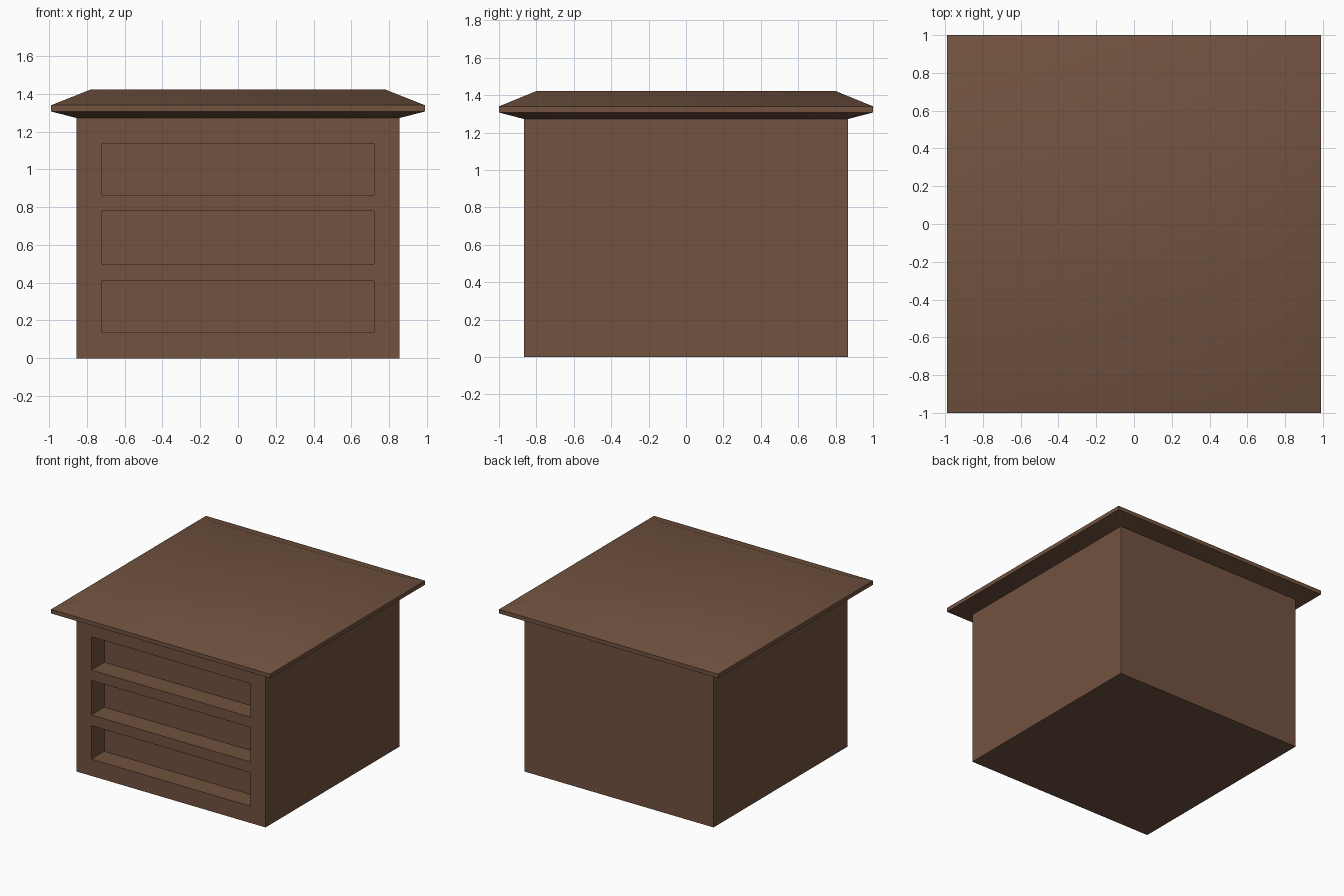
import bpy, bmesh, math

if "Cube" in bpy.data.objects:
    bpy.data.objects.remove(bpy.data.objects["Cube"])

wood = bpy.data.materials.new("brown_wood")
wood.diffuse_color = (0.165, 0.085, 0.050, 1)
wood.use_nodes = True
wood.node_tree.nodes["Principled BSDF"].inputs["Base Color"].default_value = wood.diffuse_color


def finish(bm, name):
    bmesh.ops.recalc_face_normals(bm, faces=bm.faces)
    me = bpy.data.meshes.new(name)
    bm.to_mesh(me)
    bm.free()
    me.materials.append(wood)
    ob = bpy.data.objects.new(name, me)
    bpy.context.collection.objects.link(ob)
    return ob


BX, BY, BH = 0.855, 0.865, 1.272
DX, DEPTH = 0.72, 0.168
SHELVES = [(0.137, 0.41), (0.498, 0.78), (0.865, 1.137)]

# cabinet body: box cut into a grid, with three front recesses pushed in
bm = bmesh.new()
bmesh.ops.create_cube(bm, size=1)
for v in bm.verts:
    v.co = (v.co.x * 2 * BX, v.co.y * 2 * BY, (v.co.z + 0.5) * BH)
cuts = [((x, 0, 0), (1, 0, 0)) for x in (-DX, DX)]
cuts += [((0, 0, z), (0, 0, 1)) for pair in SHELVES for z in pair]
for co, no in cuts:
    bmesh.ops.bisect_plane(bm, geom=bm.verts[:] + bm.edges[:] + bm.faces[:],
                           plane_co=co, plane_no=no)
bm.normal_update()
holes = []
for f in bm.faces:
    c = f.calc_center_median()
    if f.normal.y < -0.9 and abs(c.x) < DX and any(a < c.z < b for a, b in SHELVES):
        holes.append(f)
for f in bmesh.ops.extrude_discrete_faces(bm, faces=holes)["faces"]:
    for v in f.verts:
        v.co.y += DEPTH
# the top is covered by the cap
bmesh.ops.delete(bm, geom=[f for f in bm.faces if f.calc_center_median().z > BH - 0.001],
                 context='FACES_ONLY')
finish(bm, "cabinet_body")

# overhanging cap: stacked rectangles, sloped below and above a thin rim
bm = bmesh.new()
rings = []
for hx, hy, z in [(BX, BY, BH), (0.99, 1.0, 1.307), (0.99, 1.0, 1.34), (0.78, 0.797, 1.423)]:
    rings.append([bm.verts.new((sx * hx, sy * hy, z))
                  for sx, sy in ((-1, -1), (1, -1), (1, 1), (-1, 1))])
for lo, hi in zip(rings, rings[1:]):
    for i in range(4):
        j = (i + 1) % 4
        bm.faces.new((lo[i], lo[j], hi[j], hi[i]))
bm.faces.new(rings[-1])
cap = finish(bm, "cabinet_top")
bpy.context.view_layer.objects.active = cap
cap.select_set(True)
bpy.ops.object.shade_smooth_by_angle(angle=math.radians(35))
